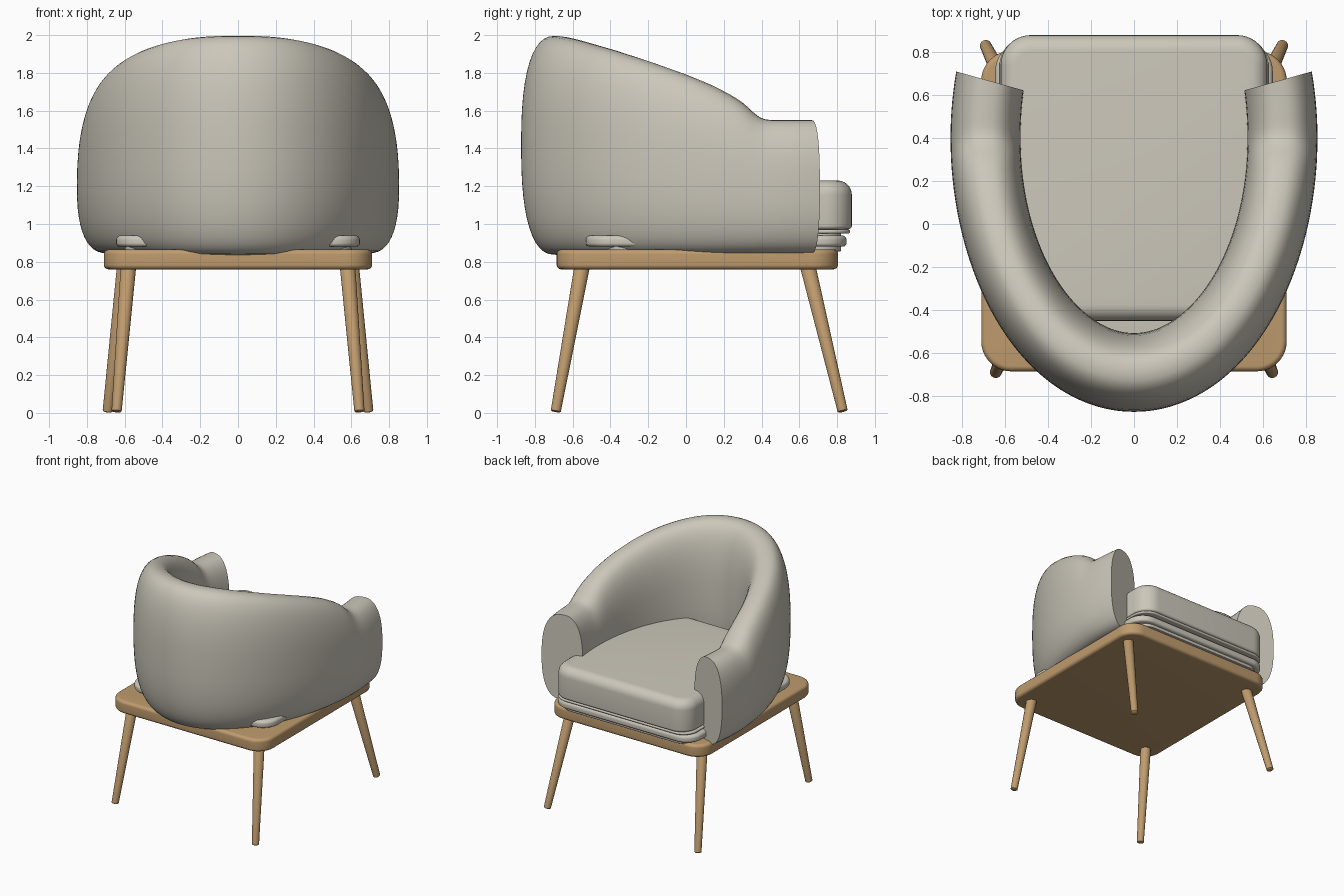
import bpy, bmesh, math
from mathutils import Vector

if "Cube" in bpy.data.objects:
    bpy.data.objects.remove(bpy.data.objects["Cube"])


def material(name, rgb):
    m = bpy.data.materials.new(name)
    m.diffuse_color = (*rgb, 1)
    m.use_nodes = True
    m.node_tree.nodes["Principled BSDF"].inputs["Base Color"].default_value = m.diffuse_color
    return m


FABRIC = material("warm grey fabric", (0.60, 0.57, 0.49))
WOOD = material("light wood", (0.52, 0.33, 0.155))


def loft(name, rings, mat, angle=40):
    """Join closed rings of points into a capped, smooth-shaded solid."""
    bm = bmesh.new()
    rows = [[bm.verts.new(p) for p in ring] for ring in rings]
    n = len(rows[0])
    for a, b in zip(rows, rows[1:]):
        for i in range(n):
            j = (i + 1) % n
            bm.faces.new((a[i], a[j], b[j], b[i]))
    bm.faces.new(rows[0][::-1])
    bm.faces.new(rows[-1])
    bmesh.ops.recalc_face_normals(bm, faces=bm.faces)
    me = bpy.data.meshes.new(name)
    bm.to_mesh(me)
    bm.free()
    me.materials.append(mat)
    ob = bpy.data.objects.new(name, me)
    bpy.context.collection.objects.link(ob)
    bpy.ops.object.select_all(action='DESELECT')
    ob.select_set(True)
    bpy.context.view_layer.objects.active = ob
    bpy.ops.object.shade_smooth_by_angle(angle=math.radians(angle))
    return ob


def rounded_rect(hx, y0, y1, r, inset, z, seg=10):
    pts = []
    corners = [(hx - r, y1 - r), (-hx + r, y1 - r), (-hx + r, y0 + r), (hx - r, y0 + r)]
    for k, (cx, cy) in enumerate(corners):
        for i in range(seg + 1):
            a = math.pi / 2 * (k + i / seg)
            pts.append((cx + (r - inset) * math.cos(a), cy + (r - inset) * math.sin(a), z))
    return pts


def slab(name, hx, y0, y1, z0, z1, r, low, top, mat, seg=7):
    """Rounded slab with its own bottom and top edge radius."""
    rings = []
    for i in range(seg + 1):
        a = math.pi / 2 * i / seg
        rings.append(rounded_rect(hx, y0, y1, r, low * (1 - math.sin(a)), z0 + low * (1 - math.cos(a))))
    for i in range(seg + 1):
        a = math.pi / 2 * i / seg
        rings.append(rounded_rect(hx, y0, y1, r, top * (1 - math.cos(a)), z1 - top * (1 - math.sin(a))))
    return loft(name, rings, mat)


# Wooden platform and upholstered seat layers
slab("platform", 0.71, -0.685, 0.805, 0.76, 0.865, 0.14, 0.025, 0.025, WOOD)
slab("seat_core", 0.60, -0.43, 0.82, 0.855, 1.0, 0.12, 0.005, 0.005, FABRIC)
slab("seat_base", 0.645, -0.53, 0.85, 0.88, 0.94, 0.14, 0.02, 0.025, FABRIC)
slab("cushion_piping", 0.625, -0.45, 0.868, 0.95, 0.97, 0.13, 0.009, 0.009, FABRIC)
slab("cushion", 0.62, -0.45, 0.878, 0.972, 1.23, 0.14, 0.02, 0.075, FABRIC)

# Wrap-around back and arms: superellipse section swept along an ellipse
TOP = [(-0.70, 2.0), (-0.6, 1.98), (-0.4, 1.925), (-0.2, 1.862), (0, 1.792), (0.15, 1.73),
       (0.27, 1.665), (0.33, 1.62), (0.365, 1.578), (0.40, 1.556), (0.43, 1.55), (0.8, 1.55)]


def top_height(y):
    for (a, za), (b, zb) in zip(TOP, TOP[1:]):
        if y <= b:
            return za + (zb - za) * (y - a) / (b - a)
    return TOP[-1][1]


def smooth_top(y):
    return sum(top_height(max(-0.69, y + d)) for d in (-0.03, -0.015, 0, 0.015, 0.03)) / 5


def section(t, seg=48):
    c, s = math.cos(t), math.sin(t)
    x, y = 0.69 * c, 0.4 + 1.09 * s
    nrm = Vector((c / 0.69, s / 1.09)).normalized()
    nrm.y += 0.12 * max(0, s) / 0.243          # splay of the arm ends
    nrm.normalize()
    half = 0.163 + 0.02 * max(0, -s) ** 3
    zt, zb = smooth_top(y), 0.845 - 0.008 * max(0, -s) ** 4
    ring = []
    for i in range(seg):
        a = 2 * math.pi * i / seg
        u = math.copysign(abs(math.cos(a)) ** 0.8, math.cos(a)) * half
        v = math.copysign(abs(math.sin(a)) ** 0.8, math.sin(a))
        ring.append((x + nrm.x * u, y + nrm.y * u, (zt + zb) / 2 + v * (zt - zb) / 2))
    return ring


END = math.asin(0.243)
STEPS = 128
loft("back_and_arms",
     [section(-math.pi - END + (math.pi + 2 * END) * i / STEPS) for i in range(STEPS + 1)], FABRIC, 50)


# Tapered splayed legs
def leg(name, top, bottom):
    top, bottom = Vector(top), Vector(bottom)
    q = (top - bottom).to_track_quat('Z', 'Y')
    rings = []
    for f, r in ((0, 0.021), (0.006, 0.027), (0.99, 0.041), (1, 0.037)):
        p = bottom.lerp(top, f)
        rings.append([p + q @ Vector((r * math.cos(k * math.pi / 12), r * math.sin(k * math.pi / 12), 0))
                      for k in range(24)])
    loft(name, rings, WOOD)


for side, sx in (("right", 1), ("left", -1)):
    leg("front_leg_" + side, (sx * 0.58, -0.55, 0.775), (sx * 0.643, -0.69, 0.006))
    leg("back_leg_" + side, (sx * 0.60, 0.645, 0.775), (sx * 0.69, 0.83, 0.007))
